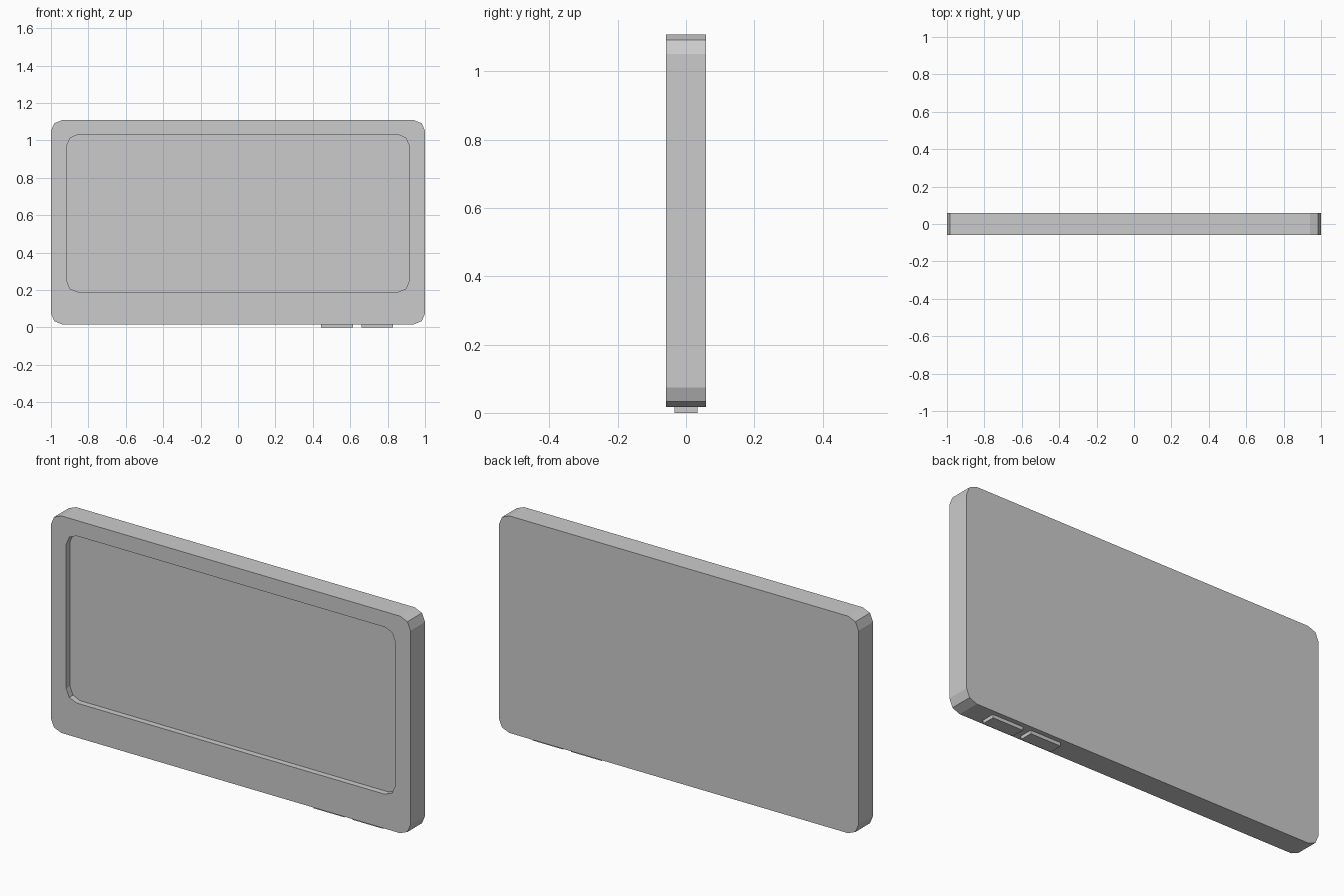
import bpy
import bmesh
from math import cos, sin, pi

cube = bpy.data.objects.get("Cube")
if cube:
    bpy.data.objects.remove(cube, do_unlink=True)

grey = bpy.data.materials.new("plain grey")
grey.use_nodes = True
colour = (0.6, 0.6, 0.6, 1)
grey.diffuse_color = colour
grey.node_tree.nodes["Principled BSDF"].inputs["Base Color"].default_value = colour


def rounded_rect(half_x, z_low, z_high, radius, steps=2):
    """Corner-rounded outline in the x-z plane, anticlockwise."""
    corners = [(1, z_high - radius), (-1, z_high - radius),
               (-1, z_low + radius), (1, z_low + radius)]
    points = []
    for i, (side, z) in enumerate(corners):
        for s in range(steps + 1):
            a = (i + s / steps) * pi / 2
            points.append((side * (half_x - radius) + radius * cos(a),
                           z + radius * sin(a)))
    return points


def finish(bm, name):
    bmesh.ops.recalc_face_normals(bm, faces=bm.faces)
    mesh = bpy.data.meshes.new(name)
    bm.to_mesh(mesh)
    bm.free()
    mesh.materials.append(grey)
    obj = bpy.data.objects.new(name, mesh)
    bpy.context.collection.objects.link(obj)
    return obj


def loft(name, sections):
    """Skin a row of (outline, y) sections and cap both ends."""
    bm = bmesh.new()
    rings = [[bm.verts.new((x, y, z)) for x, z in outline]
             for outline, y in sections]
    for a, b in zip(rings, rings[1:]):
        for i in range(len(a)):
            j = (i + 1) % len(a)
            bm.faces.new((a[i], a[j], b[j], b[i]))
    bm.faces.new(rings[0])
    bm.faces.new(rings[-1])
    return finish(bm, name)


def box(name, low, high):
    bm = bmesh.new()
    bmesh.ops.create_cube(bm, size=1)
    for v in bm.verts:
        v.co = [h if c > 0 else l for c, l, h in zip(v.co, low, high)]
    return finish(bm, name)


# Slab body with a shallow screen recess in the front
HALF_DEPTH = 0.058
RECESS = 0.03
BASE = 0.017
case = rounded_rect(1, BASE, 1.108, 0.058)
screen = rounded_rect(0.915, 0.19, 1.03, 0.058)
loft("screen_body", [(case, HALF_DEPTH), (case, -HALF_DEPTH),
                     (screen, -HALF_DEPTH), (screen, RECESS - HALF_DEPTH)])

# Two flat buttons under the bottom edge
for name, x in (("inner_button", 0.445), ("outer_button", 0.66)):
    box(name, (x, -0.034, 0), (x + 0.17, 0.034, BASE + 0.005))
